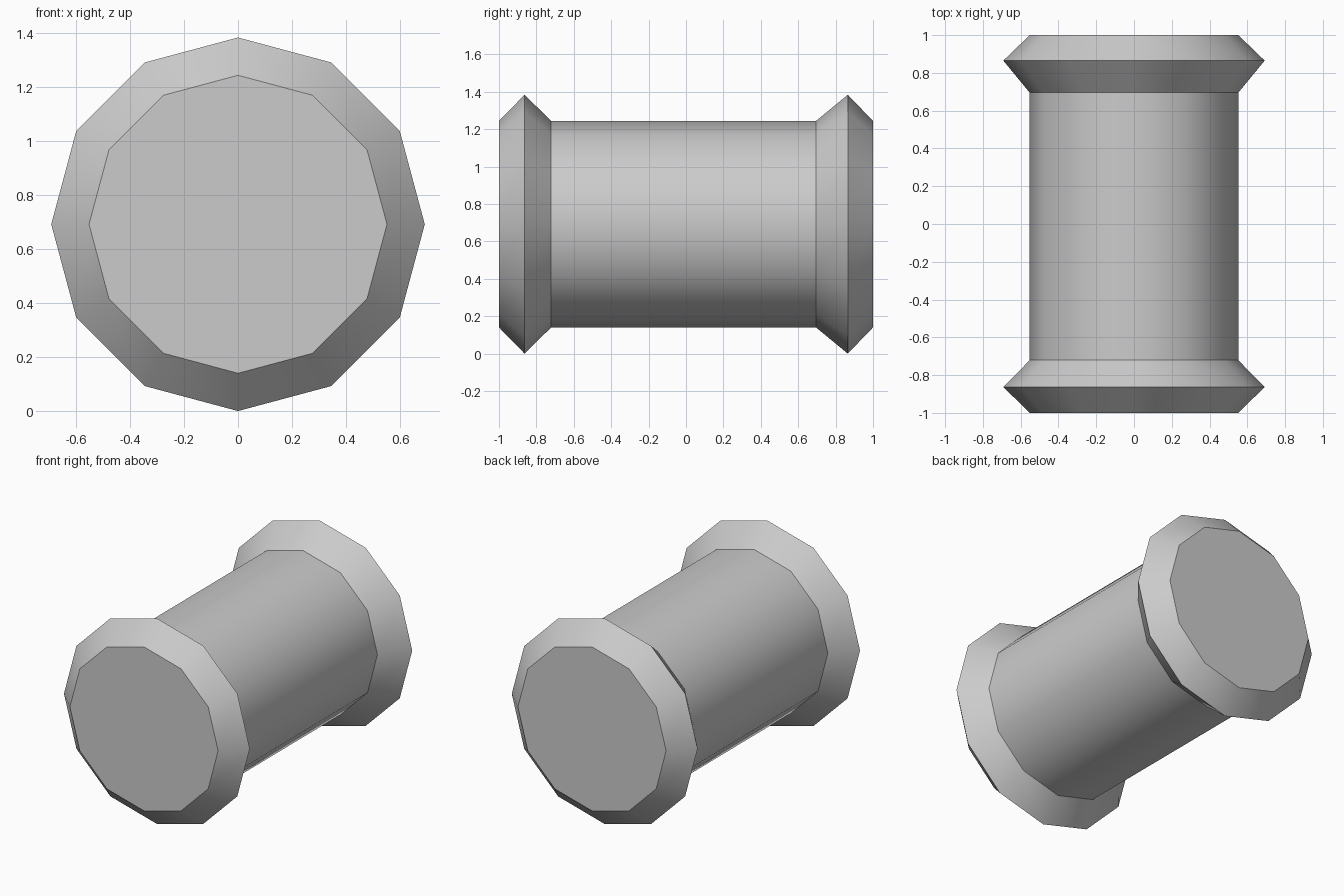
import bpy, bmesh, math

if "Cube" in bpy.data.objects:
    bpy.data.objects.remove(bpy.data.objects["Cube"])

SIDES = 12
CENTRE_Z = 0.692
# (y, radius) from the front end to the back end
PROFILE = [(-1.0, 0.552), (-0.863, 0.692), (-0.721, 0.552),
           (0.695, 0.552), (0.865, 0.692), (1.0, 0.552)]

grey = bpy.data.materials.new("light_grey")
grey.diffuse_color = (0.6, 0.6, 0.6, 1.0)
grey.use_nodes = True
grey.node_tree.nodes["Principled BSDF"].inputs["Base Color"].default_value = grey.diffuse_color


def ring(bm, y, r):
    """Twelve-sided ring around the y axis."""
    return [bm.verts.new((r * math.cos(a), y, CENTRE_Z + r * math.sin(a)))
            for a in (2 * math.pi * i / SIDES for i in range(SIDES))]


# Spool: shaft with a bevelled flange at each end
bm = bmesh.new()
rings = [ring(bm, y, r) for y, r in PROFILE]
for a, b in zip(rings, rings[1:]):
    for i in range(SIDES):
        j = (i + 1) % SIDES
        bm.faces.new((a[i], a[j], b[j], b[i]))

# Flat end caps
bm.faces.new(rings[0])
bm.faces.new(rings[-1])
bmesh.ops.recalc_face_normals(bm, faces=bm.faces)

mesh = bpy.data.meshes.new("spool")
bm.to_mesh(mesh)
bm.free()
mesh.materials.append(grey)
spool = bpy.data.objects.new("spool", mesh)
bpy.context.collection.objects.link(spool)

# Smooth around the sides, sharp at the rims
bpy.context.view_layer.objects.active = spool
spool.select_set(True)
bpy.ops.object.shade_smooth_by_angle(angle=math.radians(35))
